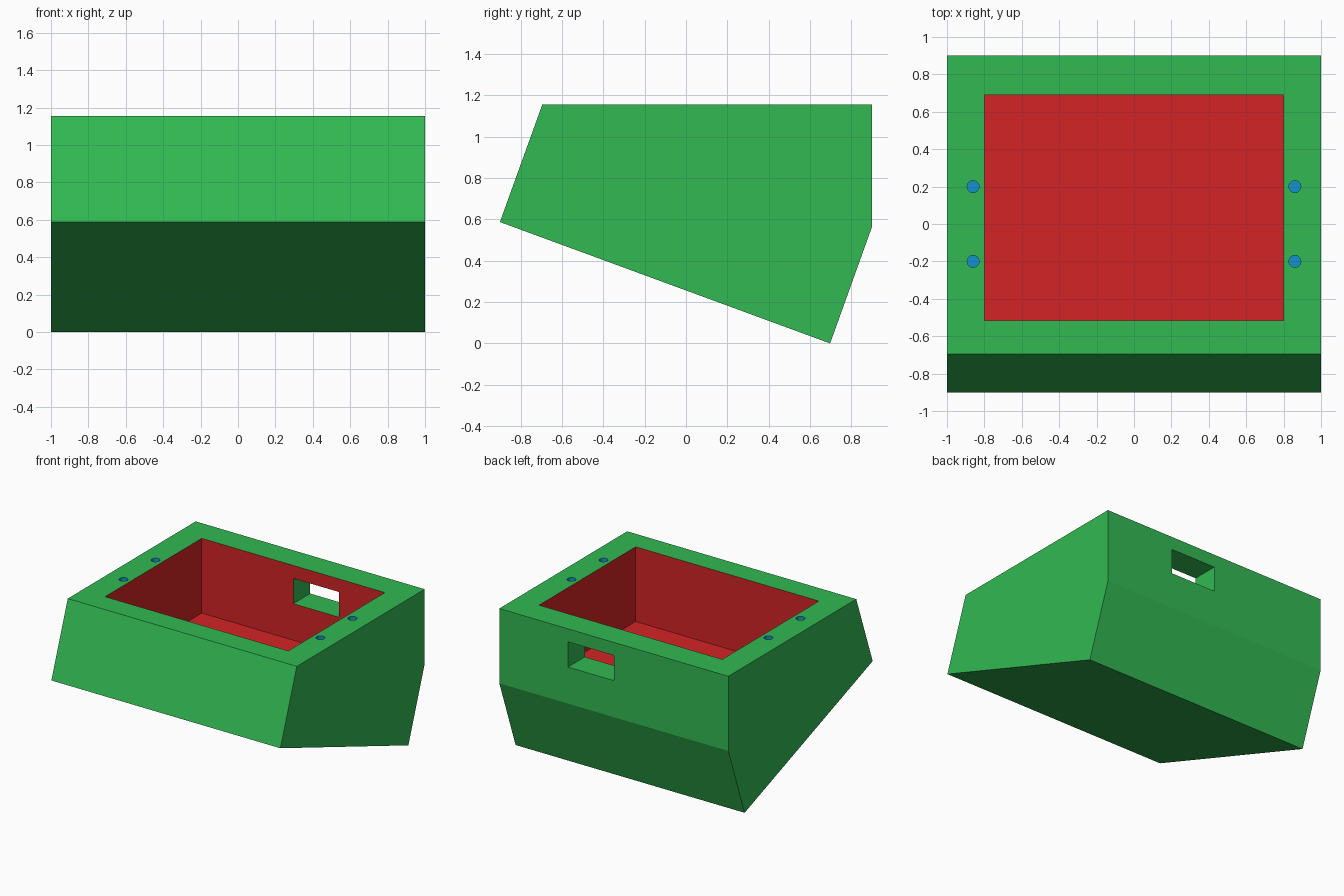
import bpy, bmesh, math

if "Cube" in bpy.data.objects:
    bpy.data.objects.remove(bpy.data.objects["Cube"])

def srgb(r, g, b):
    f = lambda c: c / 12.92 if c <= 0.04045 else ((c + 0.055) / 1.055) ** 2.4
    return (f(r / 255), f(g / 255), f(b / 255), 1)

def material(name, rgb):
    m = bpy.data.materials.new(name)
    m.diffuse_color = srgb(*rgb)
    m.use_nodes = True
    m.node_tree.nodes["Principled BSDF"].inputs["Base Color"].default_value = m.diffuse_color
    return m

def make_object(name, bm):
    bmesh.ops.recalc_face_normals(bm, faces=bm.faces)
    mesh = bpy.data.meshes.new(name)
    bm.to_mesh(mesh)
    bm.free()
    ob = bpy.data.objects.new(name, mesh)
    bpy.context.collection.objects.link(ob)
    return ob

def box(name, lo, hi):
    bm = bmesh.new()
    bmesh.ops.create_cube(bm, size=1)
    for v in bm.verts:
        v.co = [lo[i] + (v.co[i] + 0.5) * (hi[i] - lo[i]) for i in range(3)]
    return make_object(name, bm)

def cylinder(name, x, y, z0, z1, r):
    bm = bmesh.new()
    bmesh.ops.create_cone(bm, cap_ends=True, segments=20, radius1=r, radius2=r, depth=z1 - z0)
    bmesh.ops.translate(bm, verts=bm.verts, vec=(x, y, (z0 + z1) / 2))
    return make_object(name, bm)

TOP = 1.155
X, Y0, Y1, FLOOR = 0.8, -0.515, 0.69, 0.565   # pocket limits
HOLES = [(sx * 0.86, sy * 0.2) for sx in (-1, 1) for sy in (-1, 1)]

# Wedge-shaped housing: side profile (y, z) extruded across x
profile = [(-0.9, 0.587), (-0.695, TOP), (0.9, TOP), (0.9, 0.565), (0.697, 0)]
bm = bmesh.new()
face = bm.faces.new([bm.verts.new((-1, y, z)) for y, z in profile])
ext = bmesh.ops.extrude_face_region(bm, geom=[face])
bmesh.ops.translate(bm, vec=(2, 0, 0),
                    verts=[g for g in ext["geom"] if isinstance(g, bmesh.types.BMVert)])
housing = make_object("housing", bm)

# Pocket, cable slot through the back wall, and screw holes
cutters = [box("pocket_cutter", (-X, Y0, FLOOR), (X, Y1, TOP + 0.2)),
           box("slot_cutter", (0, 0.6, 0.853), (0.4, 1.0, 1.052))]
cutters += [cylinder("screw_hole_cutter", x, y, TOP - 0.3, TOP + 0.1, 0.032) for x, y in HOLES]
bpy.context.view_layer.objects.active = housing
for c in cutters:
    mod = housing.modifiers.new("cut", "BOOLEAN")
    mod.operation = "DIFFERENCE"
    mod.solver = "EXACT"
    mod.object = c
    bpy.ops.object.modifier_apply(modifier=mod.name)
for c in cutters:
    bpy.data.objects.remove(c)

# Colours: green shell, red pocket, blue holes
mesh = housing.data
mesh.materials.clear()
for m in (material("green", (50, 185, 82)), material("red", (212, 36, 38)),
          material("blue", (20, 145, 208))):
    mesh.materials.append(m)
e = 0.003
for p in mesh.polygons:
    pts = [mesh.vertices[i].co for i in p.vertices]
    in_pocket = all(abs(v.x) < X + e and Y0 - e < v.y < Y1 + e and v.z > FLOOR - e for v in pts)
    in_hole = any(all(math.hypot(v.x - x, v.y - y) < 0.035 for v in pts) for x, y in HOLES)
    p.material_index = 2 if in_hole else 1 if in_pocket else 0
